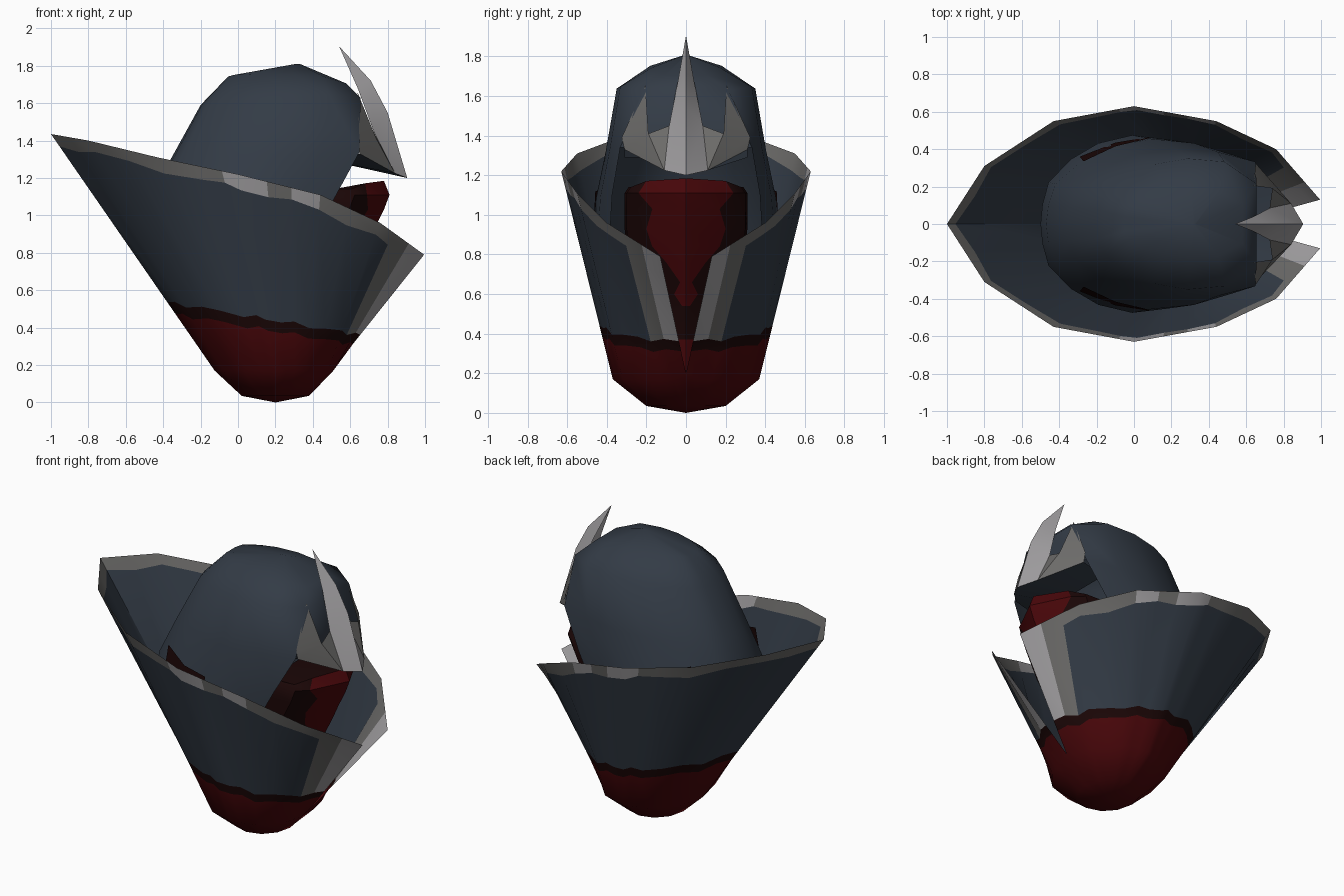
import bpy, bmesh, math
from mathutils import Vector

if "Cube" in bpy.data.objects:
    bpy.data.objects.remove(bpy.data.objects["Cube"])


def material(name, rgb):
    m = bpy.data.materials.new(name)
    m.diffuse_color = (*rgb, 1)
    m.use_nodes = True
    m.node_tree.nodes["Principled BSDF"].inputs["Base Color"].default_value = m.diffuse_color
    return m


MATS = [material("slate_blue", (.033, .044, .061)),
        material("deep_red", (.066, .002, .003)),
        material("dark_maroon", (.011, .002, .002)),
        material("light_grey", (.36, .35, .36)),
        material("mid_grey", (.15, .147, .142))]
BLUE, RED, MAROON, LIGHT, MID = range(5)


def build(name, verts, faces, angle=40, mirror=False):
    """faces: list of (indices, material slot)"""
    bm = bmesh.new()
    vs = [bm.verts.new(v) for v in verts]
    for idx, mat in faces:
        bm.faces.new([vs[i] for i in idx]).material_index = mat
    if mirror:
        ms = [bm.verts.new((v[0], -v[1], v[2])) for v in verts]
        for idx, mat in faces:
            bm.faces.new([ms[i] for i in reversed(idx)]).material_index = mat
    bmesh.ops.remove_doubles(bm, verts=bm.verts, dist=1e-4)
    bmesh.ops.dissolve_degenerate(bm, edges=bm.edges, dist=1e-5)
    bmesh.ops.recalc_face_normals(bm, faces=bm.faces)
    me = bpy.data.meshes.new(name)
    bm.to_mesh(me)
    bm.free()
    for m in MATS:
        me.materials.append(m)
    ob = bpy.data.objects.new(name, me)
    bpy.context.collection.objects.link(ob)
    bpy.ops.object.select_all(action='DESELECT')
    ob.select_set(True)
    bpy.context.view_layer.objects.active = ob
    bpy.ops.object.shade_smooth_by_angle(angle=math.radians(angle))
    return ob


def grid_faces(rows, cols, mat):
    """rows x cols vertex grid, mat(r, c) gives the slot or None"""
    out = []
    for r in range(rows - 1):
        for c in range(cols - 1):
            m = mat(r, c)
            if m is not None:
                a = r * cols + c
                out.append(((a, a + 1, a + cols + 1, a + cols), m))
    return out


# --- collar: flared cup, split at the front (+x) ---
RIM = [Vector(p) for p in [(-1, 0, 1.435), (-.8, .31, 1.40), (-.43, .55, 1.31), (0, .63, 1.22),
                           (.44, .55, 1.11), (.76, .40, .96), (.995, .13, .79)]]
stops = [i / 2 for i in range(6)] + [2.8, 3, 3.35, 3.65, 4, 4.5, 5, 5.3, 5.65, 6]


def along(s):
    i = min(int(s), 5)
    return RIM[i].lerp(RIM[i + 1], s - i)


def low_ring(s, rx, ry, z):
    pts = [Vector((.2 - rx * math.cos(math.radians(30 * k)),
                   ry * math.sin(math.radians(30 * k)), z)) for k in range(7)]
    i = min(int(s), 5)
    return pts[i].lerp(pts[i + 1], s - i)


columns = []
for n, s in enumerate(stops):
    a, b = low_ring(s, .325, .37, .17), along(s)
    if s == 6:
        a.z = .2

    def at_level(c):
        fa, fb = a.z + .17 * a.x, b.z + .17 * b.x
        return a.lerp(b, (c - fa) / (fb - fa))
    wave = .012 * math.sin(n * 2.3)
    rim_edge = b.lerp(a, (.08 + .015 * math.sin(n * 1.9)) / (b - a).length)
    columns.append([Vector((.2, 0, 0)), low_ring(s, .18, .2, .035), a,
                    at_level(.415 + wave), at_level(.472 + wave), rim_edge, b])


def collar_mat(col, row):
    if row < 3:
        return RED
    if row == 3:
        return MAROON
    if stops[col] >= 5.3:
        return LIGHT if stops[col] > 5.6 else MID
    if row == 5:
        return LIGHT if stops[col] in (2.8, 3, 3.65) else MID
    return BLUE


build("collar", [v for c in columns for v in c],
      grid_faces(len(columns), 7, collar_mat), mirror=True)

# --- helmet: tilted dome, open below the brow at the front ---
PLAN = [(0, 0), (.012, .22), (.05, .47), (.19, .73), (.36, .91), (.57, 1), (.8, .95), (1, .82), (1, 0)]
# back point, front point, half width, crown lift, narrowing of the front corner
RINGS = [((-.50, .85), (.36, .80), .475, 0, 1), ((-.47, 1.06), (.52, 1.10), .455, 0, 1),
         ((-.36, 1.30), (.65, 1.34), .405, 0, 1), ((-.20, 1.59), (.655, 1.63), .35, .025, .75),
         ((-.06, 1.735), (.58, 1.705), .18, .035, .7), ((.31, 1.81), (.33, 1.81), 0, 0, 1)]
hv = []
for (xb, zb), (xf, zf), hw, lift, front in RINGS:
    for k, (u, v) in enumerate(PLAN):
        vv = v * front if k == 7 else v
        hv.append((xb + (xf - xb) * u, hw * vv, zb + (zf - zb) * u + lift * (v if k < 7 else 0)))
build("helmet", hv, grid_faces(len(RINGS), len(PLAN),
      lambda r, c: None if c == 7 and r < 2 else BLUE), angle=65, mirror=True)

# --- crest: three-pointed brow plate ---
crest = [(.905, 0, 1.2), (.8, 0, 1.55), (.71, 0, 1.72), (.54, 0, 1.905),   # centre ridge
         (.84, .11, 1.225), (.725, .085, 1.45), (.64, .04, 1.68),          # centre blade edge
         (.74, .19, 1.41), (.64, .205, 1.655), (.65, .325, 1.39), (.65, .31, 1.33)]
build("crest", crest, [((0, 4, 5, 1), LIGHT), ((1, 5, 6, 2), LIGHT), ((2, 6, 3), LIGHT),
                       ((4, 7, 5), MID), ((4, 10, 9, 7), MID), ((7, 9, 8), MID)],
      angle=25, mirror=True)

# --- visor underside: blue plate running back from the brow ---
visor = [(.905, 0, 1.2), (.84, .11, 1.225), (.65, .31, 1.33),
         (.5, 0, 1.29), (.5, .11, 1.29), (.5, .31, 1.29)]
build("visor_underside", visor, [((0, 1, 4, 3), BLUE), ((1, 2, 5, 4), BLUE)],
      angle=25, mirror=True)

# --- face mask: red wedge with a dark border, rows of (z, front x, half width, red half width) ---
MASK = [(1.185, .78, .28, .20), (1.11, .81, .30, .24), (1.03, .78, .30, .17), (.93, .73, .30, .20),
        (.84, .69, .29, .17), (.76, .65, .27, .10), (.66, .60, .24, .03), (.60, .57, .22, .06),
        (.54, .54, .20, .02), (.37, .50, .15, .09), (.2, .46, .08, .05)]
mv = [(.40, 0, 1.12), (.40, .10, 1.12), (.40, .27, 1.12), (.38, .30, 1.10)]   # top, going back
for z, x, w, rw in MASK:
    drop = .045 if z > 1.15 else 0
    mv += [(x, 0, z), (x - .5 * rw, rw, z - drop * .3), (x - .62 * w, w, z - drop),
           (min(.38, x - .25), w + .01, z - drop)]
build("face_mask", mv, grid_faces(len(MASK) + 1, 4,
      lambda r, c: RED if c == 0 and (0 < r < 9 or r == 10) else MAROON), mirror=True)

# --- neck cloth: thin dark folds showing beside the helmet ---
cloth = [(-.27, .335, 1.19), (-.1, .415, 1.13), (.08, .458, 1.12),
         (.08, .465, .98), (-.1, .435, .98), (-.29, .36, .98)]
build("neck_cloth", cloth, [((0, 1, 4, 5), MAROON), ((1, 2, 3, 4), MAROON)], mirror=True)
